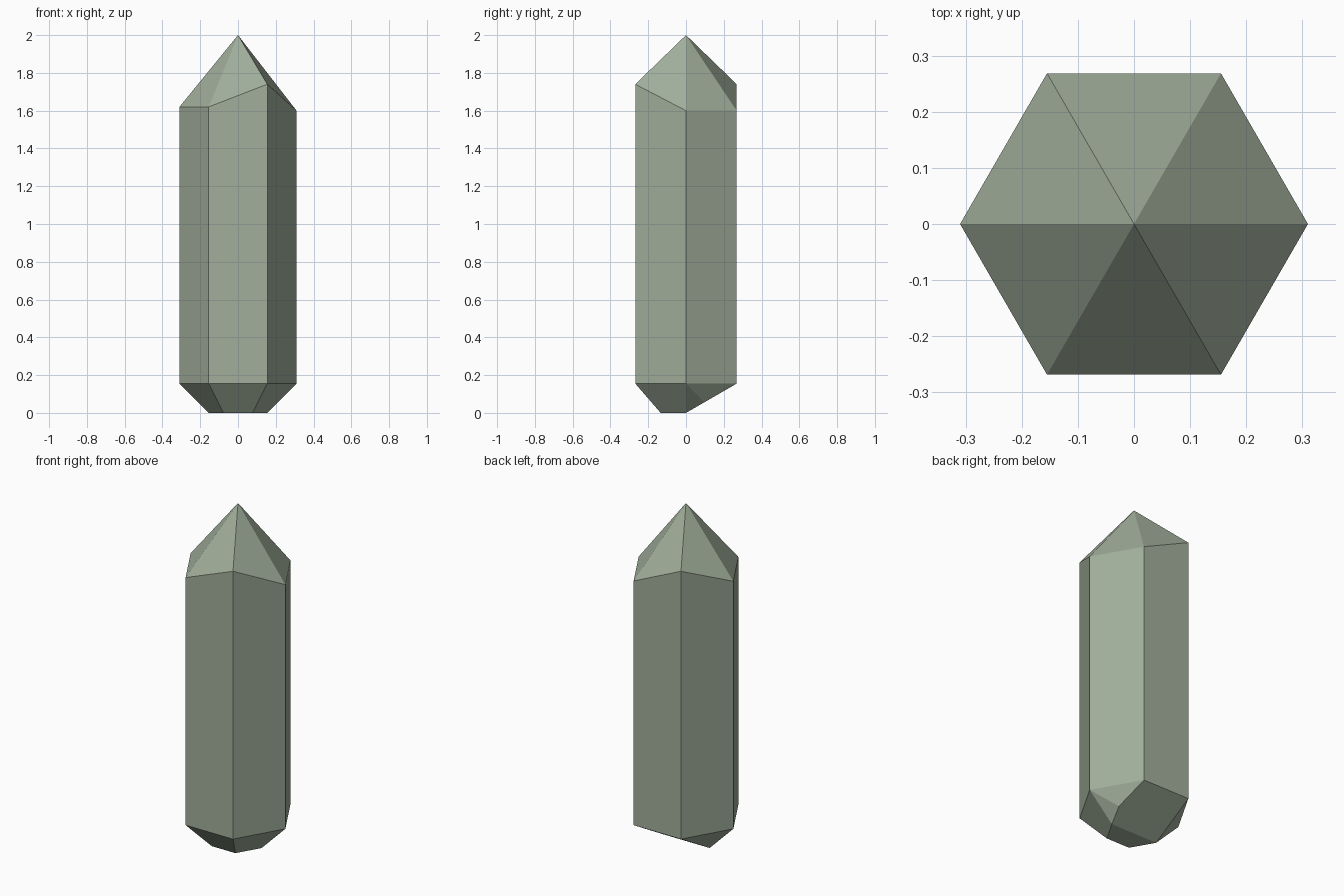
import bpy, bmesh
from math import cos, sin, radians

cube = bpy.data.objects.get("Cube")
if cube:
    bpy.data.objects.remove(cube, do_unlink=True)

RADIUS = 0.31
BASE_Z = 0.155
SHOULDERS = [1.60, 1.60, 1.74, 1.62, 1.62, 1.74]  # shaft height at each corner


def corner(bm, i, radius, z):
    a = radians(60 * i)
    return bm.verts.new((radius * cos(a), radius * sin(a), z))


# Stone colour
mat = bpy.data.materials.new("grey_green_stone")
mat.use_nodes = True
colour = (0.36, 0.43, 0.33, 1)
mat.diffuse_color = colour
bsdf = mat.node_tree.nodes["Principled BSDF"]
bsdf.inputs["Base Color"].default_value = colour
bsdf.inputs["Roughness"].default_value = 0.8

bm = bmesh.new()

# Six-sided shaft and pointed tip
low = [corner(bm, i, RADIUS, BASE_Z) for i in range(6)]
high = [corner(bm, i, RADIUS, z) for i, z in enumerate(SHOULDERS)]
tip = bm.verts.new((0, 0, 2))
for i in range(6):
    j = (i + 1) % 6
    bm.faces.new((low[i], low[j], high[j], high[i]))
    bm.faces.new((high[i], high[j], tip))

# Tapered foot: front half ends on a flat base
foot = {i: corner(bm, i, RADIUS / 2, 0) for i in (3, 4, 5, 0)}
for i, j in ((3, 4), (4, 5), (5, 0)):
    bm.faces.new((low[j], low[i], foot[i], foot[j]))
bm.faces.new([foot[i] for i in (0, 5, 4, 3)])

# Broken back half: a slanted cut rising to the rear corners
chip = bm.verts.new((0.187, 0.097, 0.056))
bm.faces.new((low[0], low[1], chip))
bm.faces.new((low[0], chip, foot[0]))
bm.faces.new((low[2], low[3], foot[3]))
bm.faces.new((low[1], low[2], foot[3], foot[0], chip))

bmesh.ops.recalc_face_normals(bm, faces=bm.faces[:])
mesh = bpy.data.meshes.new("crystal")
bm.to_mesh(mesh)
bm.free()
mesh.materials.append(mat)
bpy.context.collection.objects.link(bpy.data.objects.new("crystal", mesh))
